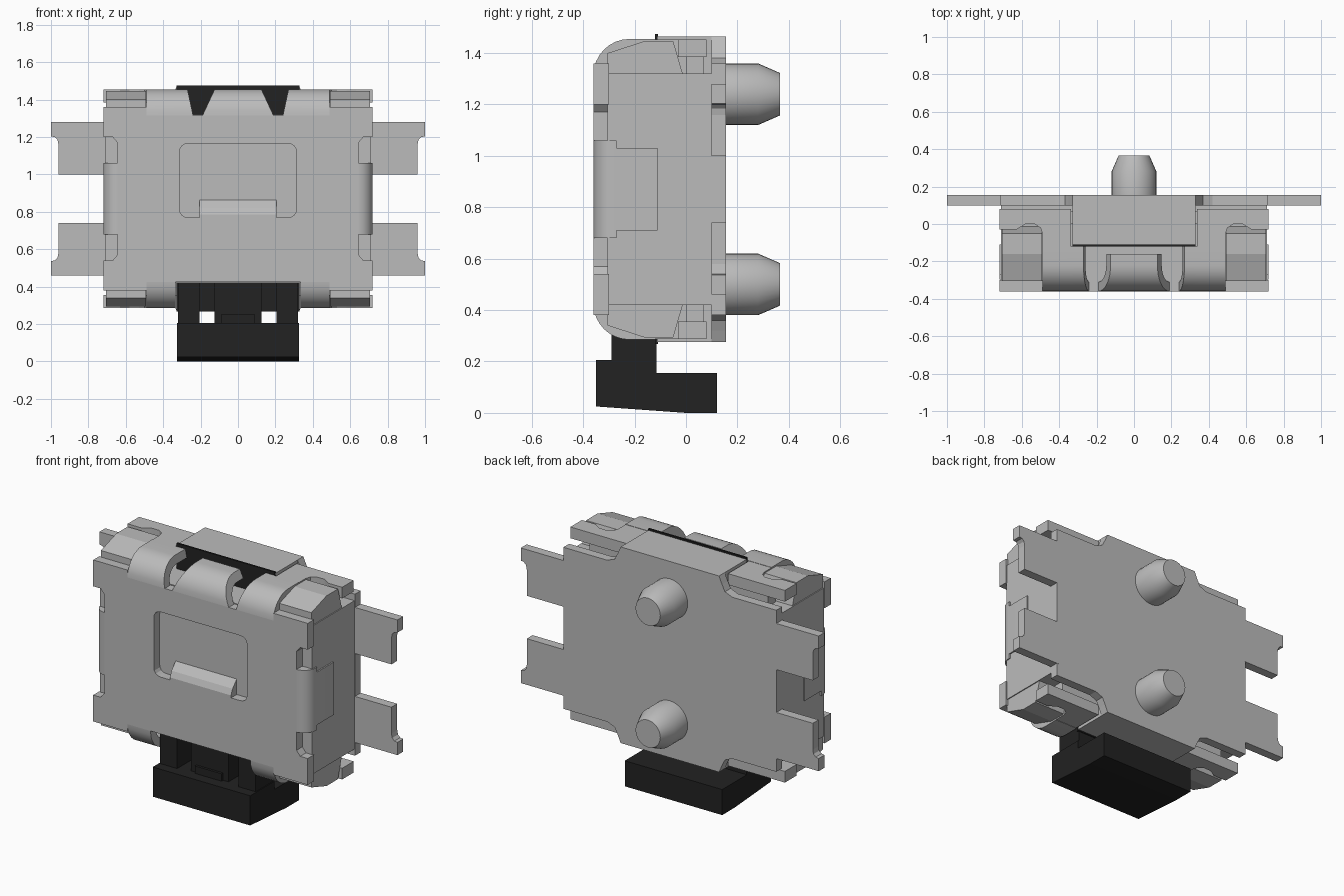
import bpy, bmesh, math
from mathutils import Vector

if "Cube" in bpy.data.objects:
    bpy.data.objects.remove(bpy.data.objects["Cube"], do_unlink=True)

MID = 0.87  # height of the body's plane of symmetry; every origin sits there


def material(name, rgb):
    m = bpy.data.materials.new(name)
    m.use_nodes = True
    m.diffuse_color = (*rgb, 1)
    m.node_tree.nodes["Principled BSDF"].inputs["Base Color"].default_value = (*rgb, 1)
    return m


GREY = material("light grey metal", (0.5, 0.5, 0.5))
BLACK = material("black plastic", (0.016, 0.016, 0.016))


def rounded(pts, r, n=4):
    """Fillet every corner of a closed outline."""
    out = []
    for i, p in enumerate(pts):
        p, a, b = Vector(p), Vector(pts[i - 1]), Vector(pts[(i + 1) % len(pts)])
        s = p + (a - p).normalized() * r
        e = p + (b - p).normalized() * r
        for k in range(n + 1):
            t = k / n
            out.append(tuple(s * (1 - t) ** 2 + p * 2 * t * (1 - t) + e * t * t))
    return out


def rect(a, b, c, d):
    return [(a, c), (b, c), (b, d), (a, d)]


def finish(name, bm, mat, mirror="", warp=None):
    bmesh.ops.recalc_face_normals(bm, faces=bm.faces)
    for v in bm.verts:
        if warp:
            v.co.x = warp(v.co)
        v.co.z -= MID
    me = bpy.data.meshes.new(name)
    bm.to_mesh(me)
    bm.free()
    me.materials.append(mat)
    ob = bpy.data.objects.new(name, me)
    ob.location.z = MID
    bpy.context.collection.objects.link(ob)
    if mirror:
        mod = ob.modifiers.new("Mirror", 'MIRROR')
        mod.use_axis = ["X" in mirror, False, "Z" in mirror]
        mod.use_mirror_merge = False
    return ob


def prism(name, axis, loops, lo, hi, mat=GREY, mirror="", warp=None):
    """Extrude an outline (first loop) with optional holes along an axis."""
    to3d = {"x": lambda u, v, d: (d, u, v), "y": lambda u, v, d: (u, d, v),
            "z": lambda u, v, d: (u, v, d)}[axis]
    if not isinstance(loops[0], list):
        loops = [loops]
    bm = bmesh.new()
    for pts in loops:
        vs = [bm.verts.new(to3d(u, v, lo)) for u, v in pts]
        for i in range(len(vs)):
            bm.edges.new((vs[i - 1], vs[i]))
    bmesh.ops.triangle_fill(bm, edges=bm.edges[:], use_beauty=True,
                            normal=to3d(0, 0, 1))
    res = bmesh.ops.extrude_face_region(bm, geom=bm.faces[:])
    moved = [g for g in res["geom"] if isinstance(g, bmesh.types.BMVert)]
    bmesh.ops.translate(bm, verts=moved, vec=to3d(0, 0, hi - lo))
    return finish(name, bm, mat, mirror, warp)


def box(name, x0, x1, y0, y1, z0, z1, mat=GREY, mirror=""):
    return prism(name, "z", rect(x0, x1, y0, y1), z0, z1, mat, mirror)


def bend(cx, cy, r, t, end, n=8):
    """Sheet profile: quarter turn from facing -v to facing +u, then a flat run."""
    def arc(rad):
        return [(cx + rad * math.sin(a), cy - rad * math.cos(a))
                for a in [math.pi / 2 * k / n for k in range(n + 1)]]
    return arc(r) + [(cx + r, end), (cx + r - t, end)] + arc(r - t)[::-1]


# Housing core and raised central base
box("housing_core", -0.712, 0.712, -0.305, 0.155, 0.42, 1.32)
box("central_base", -0.33, 0.33, -0.11, 0.154, 0.275, 1.465)

# Back plate with sloped shoulders up to the central base
shoulder = [(0.715, 0.87), (0.715, 1.36), (0.42, 1.36), (0.37, 1.38),
            (0.35, 1.42), (0.33, 1.465), (0, 1.465), (0, 0.87)]
prism("back_plate", "y", shoulder, 0.10, 0.155, mirror="XZ")

# Front cover plate: side notches, bottom opening and a rounded window
half = [(0.49, 1.315), (0.49, 1.36), (0.72, 1.36), (0.72, 1.20), (0.67, 1.20),
        (0.645, 1.17), (0.645, 0.57), (0.67, 0.54), (0.72, 0.54), (0.72, 0.38),
        (0.49, 0.38), (0.49, 0.425), (0.33, 0.425)]
outline = half + [(-x, z) for x, z in reversed(half)]
window = rounded(rect(-0.313, 0.313, 0.77, 1.165), 0.05)
prism("front_cover", "y", [outline, window], -0.36, -0.30)

# Tongue folded into the window
prism("window_tongue", "x", [(-0.36, 0.765), (-0.36, 0.785), (-0.345, 0.82),
                             (-0.304, 0.865), (-0.304, 0.765)], -0.205, 0.205)

# Cover wrapped over the top: middle tongue and two outer straps
top_bend = [(-v_, u_) for u_, v_ in bend(0, 0, 0.14, 0.05, 0)]  # placeholder arc


def wrap_profile(end):
    """Section in y and z of the cover turning from the front onto the top."""
    return [(v, u) for u, v in bend(1.315, -0.22, 0.14, 0.05, end)]


def rise(z):
    return min(max((z - 1.315) / 0.14, 0), 1)


prism("top_tongue", "x", wrap_profile(-0.16), -1, 1,
      warp=lambda c: c.x * (0.19 - 0.065 * rise(c.z)))
prism("top_strap", "x", wrap_profile(-0.12), 0.24, 0.49, mirror="X",
      warp=lambda c: c.x + (0.03 * rise(c.z) if c.x < 0.3 else 0))
bottom = [(y, 2 * MID - z) for y, z in wrap_profile(-0.12)]
prism("bottom_strap", "x", bottom, 0.335, 0.49, mirror="X")

# Wings behind the straps, reaching out to the corners
wing = [(0.338, -0.125), (0.338, 0.08), (0.72, 0.08), (0.72, -0.03), (0.63, -0.03),
        (0.58, 0.0), (0.53, 0.0), (0.50, -0.02), (0.49, -0.05), (0.49, -0.125)]
prism("corner_wing", "z", wing, 1.385, 1.453, mirror="XZ")
box("wing_support", 0.33, 0.60, 0.0, 0.07, 1.31, 1.39, mirror="XZ")

# Faceted corner blocks
prism("corner_block", "x", [(-0.305, 1.31), (-0.305, 1.40), (-0.16, 1.447),
                            (-0.05, 1.447), (-0.01, 1.31)], 0.492, 0.706, mirror="XZ")

# Side clips folded round from the front
clip = bend(0.64, -0.28, 0.08, 0.05, -0.11)
prism("side_clip", "z", clip, 0.71, 1.03, mirror="X")
prism("side_clip_root", "z", [p for p in bend(0.64, -0.28, 0.08, 0.05, -0.27)],
      0.68, 1.06, mirror="X")

# Mounting legs, each with a hooked tip
leg = [(0.70, 1.0), (0.96, 1.0), (0.96, 1.16), (0.965, 1.185), (0.98, 1.20),
       (1.0, 1.203), (1.0, 1.28), (0.70, 1.28)]
prism("mounting_leg", "y", leg, 0.10, 0.1555, mirror="XZ")

# Locating pegs turned on the back
bm = bmesh.new()
rings = []
for y, r in [(0.15, 0.12), (0.28, 0.12), (0.365, 0.083)]:
    rings.append([bm.verts.new((r * math.cos(a), y, 1.24 + r * math.sin(a)))
                  for a in [math.tau * k / 32 for k in range(32)]])
for lower, upper in zip(rings, rings[1:]):
    for i in range(32):
        bm.faces.new((lower[i - 1], lower[i], upper[i], upper[i - 1]))
bm.faces.new(rings[0])
bm.faces.new(rings[-1])
finish("locating_peg", bm, GREY, "Z")

# Black slider: inner sheet, stem columns and push cap
box("slider_sheet", -0.33, 0.33, -0.12, -0.109, 0.268, 1.475, BLACK)
box("stem_column", 0.205, 0.322, -0.29, -0.115, 0.19, 0.425, BLACK, "X")
box("stem_centre", -0.125, 0.125, -0.27, -0.115, 0.19, 0.425, BLACK)
box("stem_rib", -0.09, 0.09, -0.285, -0.26, 0.19, 0.25, BLACK)
prism("push_cap", "x", [(-0.35, 0.025), (-0.35, 0.205), (-0.115, 0.205), (-0.115, 0.155),
                        (0.12, 0.155), (0.12, 0.0), (0.0, 0.0)], -0.327, 0.327, BLACK)

# Smooth shading on curved parts, with crisp edges kept
bpy.ops.object.select_all(action='DESELECT')
for ob in bpy.context.collection.objects:
    if ob.type == 'MESH' and ob.name.split(".")[0] in {
            "top_tongue", "top_strap", "bottom_strap", "side_clip",
            "side_clip_root", "locating_peg"}:
        ob.select_set(True)
        bpy.context.view_layer.objects.active = ob
bpy.ops.object.shade_smooth_by_angle(angle=math.radians(25))
